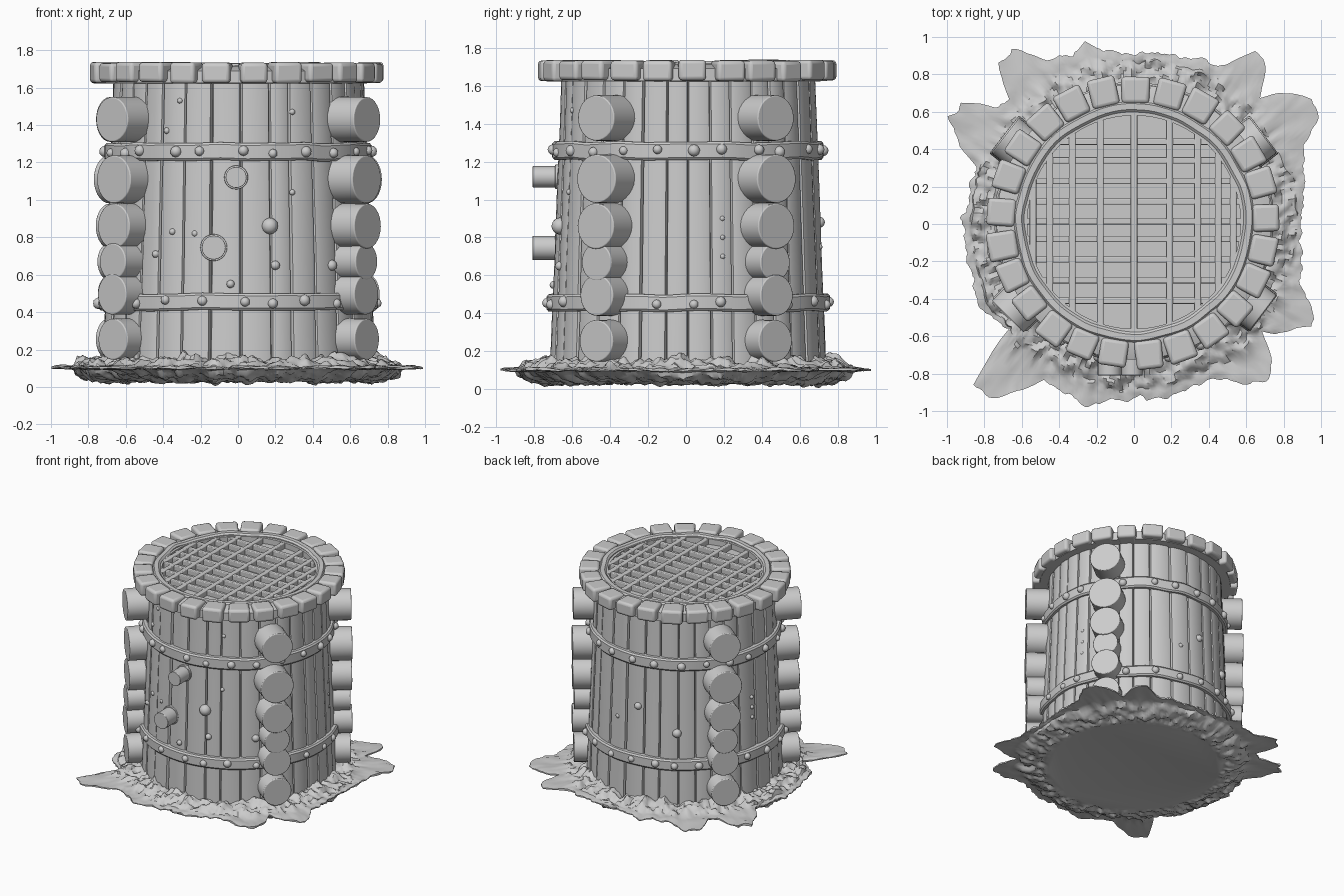
import bpy, bmesh, math, random
from mathutils import Vector, Matrix, noise

if "Cube" in bpy.data.objects:
    bpy.data.objects.remove(bpy.data.objects["Cube"])

random.seed(4)
CY = 0.01  # barrel axis sits a touch behind the centre
GREY = bpy.data.materials.new("plain_grey")
GREY.diffuse_color = (0.6, 0.6, 0.6, 1)
GREY.use_nodes = True
GREY.node_tree.nodes["Principled BSDF"].inputs["Base Color"].default_value = GREY.diffuse_color


def finish(name, bm, bevel=0, angle=35):
    bmesh.ops.recalc_face_normals(bm, faces=bm.faces[:])
    me = bpy.data.meshes.new(name)
    bm.to_mesh(me)
    bm.free()
    me.materials.append(GREY)
    ob = bpy.data.objects.new(name, me)
    bpy.context.collection.objects.link(ob)
    if bevel:
        m = ob.modifiers.new("soft_edges", 'BEVEL')
        m.width, m.segments, m.limit_method = bevel, 3, 'ANGLE'
        m.angle_limit = math.radians(40)
    bpy.ops.object.select_all(action='DESELECT')
    ob.select_set(True)
    bpy.context.view_layer.objects.active = ob
    bpy.ops.object.shade_smooth_by_angle(angle=math.radians(angle))
    return ob


def polar(r, a, z):
    return Vector((r * math.cos(a), CY + r * math.sin(a), z))


def barrel_r(z):
    return 0.73 - 0.039 * z


def ring(bm, prof, n=96, wob=0.0):
    """Closed (r, z) profile revolved around the barrel axis."""
    loops = []
    for i in range(n):
        a = math.tau * i / n
        d = wob * noise.noise(Vector((math.cos(a), math.sin(a), prof[0][1])) * 4)
        loops.append([bm.verts.new(polar(r + d, a, z + d)) for r, z in prof])
    k = len(prof)
    for i in range(n):
        p, q = loops[i], loops[(i + 1) % n]
        for j in range(k):
            bm.faces.new((p[j], q[j], q[(j + 1) % k], p[(j + 1) % k]))


def cylinder(bm, start, end, r, sides=28, r_end=None):
    start, end = Vector(start), Vector(end)
    d = end - start
    rot = Vector((0, 0, 1)).rotation_difference(d).to_matrix().to_4x4()
    bmesh.ops.create_cone(bm, cap_ends=True, segments=sides, radius1=r, radius2=r_end or r,
                          depth=d.length, matrix=Matrix.Translation((start + end) / 2) @ rot)


def nub(bm, pos, r, squash=1.0):
    bmesh.ops.create_icosphere(bm, subdivisions=2, radius=r,
                               matrix=Matrix.Translation(pos) @ Matrix.Diagonal((1, 1, squash, 1)))


def box(bm, lo, hi):
    lo, hi = Vector(lo), Vector(hi)
    bmesh.ops.create_cube(bm, size=1, matrix=Matrix.Translation((lo + hi) / 2)
                          @ Matrix.Diagonal((*(hi - lo), 1)))


# Barrel wall: uneven planks with a groove at every joint
bm = bmesh.new()
widths = [random.uniform(0.75, 1.2) for _ in range(32)]
total, a, angles = sum(widths), 0.0, []
for w in widths:
    da = math.tau * w / total
    lift = random.uniform(-0.005, 0.006)
    for t, off in ((0, -0.022), (0.05, -0.002), (0.2, 0.003), (0.5, 0.004), (0.8, 0.003), (0.95, -0.002)):
        angles.append((a + t * da, off + (lift if t else 0)))
    a += da
levels = [0.05, 0.35, 0.7, 1.05, 1.4, 1.66]
grid = [[bm.verts.new(polar(barrel_r(z) + o + 0.004 * noise.noise(Vector((g * 3, z * 2, 0))), g, z))
         for g, o in angles] for z in levels]
n = len(angles)
for lo, hi in zip(grid, grid[1:]):
    for i in range(n):
        bm.faces.new((lo[i], lo[(i + 1) % n], hi[(i + 1) % n], hi[i]))
finish("barrel_planks", bm, angle=25)

# Two hoops with rivets
for name, z0, z1 in (("lower_hoop", 0.41, 0.50), ("upper_hoop", 1.21, 1.305)):
    r = barrel_r((z0 + z1) / 2)
    bm = bmesh.new()
    ring(bm, [(r - 0.03, z0), (r + 0.024, z0), (r + 0.034, z0 + 0.012),
              (r + 0.034, z1 - 0.012), (r + 0.024, z1), (r - 0.03, z1)], wob=0.008)
    finish(name, bm)
    bm = bmesh.new()
    for i in range(24):
        g = math.tau * (i + random.uniform(-0.2, 0.2)) / 24
        nub(bm, polar(r + 0.032, g, (z0 + z1) / 2 + random.uniform(-0.01, 0.01)),
            random.uniform(0.024, 0.032))
    finish(name + "_rivets", bm, angle=60)

# Four corner stacks of log ends
LOGS = [(1.43, 0.12), (1.11, 0.128), (0.86, 0.12), (0.67, 0.098), (0.495, 0.108), (0.255, 0.11)]
STACKS = {"front_right": (0.69, -0.475, -37), "front_left": (-0.67, -0.49, 225),
          "back_right": (0.69, 0.475, 37), "back_left": (-0.69, 0.475, 142)}
for name, (x, y, deg) in STACKS.items():
    d = Vector((math.cos(math.radians(deg)), math.sin(math.radians(deg)), 0))
    bm = bmesh.new()
    for z, r in LOGS:
        tip = Vector((x, y, z)) + d * random.uniform(-0.008, 0.008)
        cylinder(bm, tip - d * 0.32, tip, r * 1.03, r_end=r)
    finish(name + "_logs", bm, bevel=0.006)

# Two pegs on the front with a small collar
bm = bmesh.new()
for x, z, r in ((-0.01, 1.12, 0.056), (-0.13, 0.745, 0.064)):
    cylinder(bm, (x, -0.6, z), (x, -0.81, z), r)
    cylinder(bm, (x, -0.6, z), (x, -0.69, z), r + 0.008)
finish("front_pegs", bm, bevel=0.004)

# Knots and nail heads scattered on the planks
bm = bmesh.new()
for x, z, r in ((0.17, 0.86, 0.045), (-0.31, 1.53, 0.015), (0.29, 1.47, 0.016), (-0.38, 1.37, 0.018),
                (0.29, 1.04, 0.016), (-0.35, 0.83, 0.018), (-0.23, 0.82, 0.018), (-0.44, 0.71, 0.02),
                (0.2, 0.65, 0.025), (-0.04, 0.55, 0.022), (0.5, 0.65, 0.03)):
    r0 = barrel_r(z)
    nub(bm, (x, CY - math.sqrt(r0 * r0 - x * x), z), r)
for deg, z, r in ((170, 0.9, 0.016), (170, 0.82, 0.016), (170, 0.74, 0.016), (120, 0.7, 0.035),
                  (95, 0.88, 0.03), (80, 0.75, 0.02), (15, 0.9, 0.016), (15, 0.8, 0.016), (15, 0.7, 0.016)):
    nub(bm, polar(barrel_r(z), math.radians(deg), z), r)
finish("plank_knots", bm, angle=60)

# Rim: filler ring, inner lip, wedge stones
bm = bmesh.new()
ring(bm, [(0.57, 1.62), (0.735, 1.625), (0.735, 1.69), (0.66, 1.715), (0.57, 1.71)])
finish("rim_core", bm)
bm = bmesh.new()
ring(bm, [(0.585, 1.63), (0.64, 1.63), (0.64, 1.715), (0.63, 1.727), (0.598, 1.727), (0.585, 1.715)], wob=0.01)
finish("rim_inner_lip", bm)
bm = bmesh.new()
N = 25
for i in range(N):
    g = math.radians(-98.5) + math.tau * i / N + random.uniform(-0.012, 0.012)
    r1 = random.uniform(0.775, 0.795)
    h0, h1 = 0.115, random.uniform(0.090, 0.106)
    zb, zt = 1.622 + random.uniform(0, 0.008), 1.738 - random.uniform(0, 0.008)
    v = [bm.verts.new(polar(r / math.cos(h), g + s * h, z))
         for z in (zb, zt) for r, h, s in ((0.635, h0, -1), (r1, h1, -1), (r1, h1, 1), (0.635, h0, 1))]
    for f in ((0, 1, 2, 3), (4, 5, 6, 7), (0, 1, 5, 4), (1, 2, 6, 5), (2, 3, 7, 6), (3, 0, 4, 7)):
        bm.faces.new([v[k] for k in f])
finish("rim_stones", bm, bevel=0.02)

# Closed lid under the grate, then the crossing bars
bm = bmesh.new()
cylinder(bm, (0, CY, 1.58), (0, CY, 1.665), 0.6, 64)
finish("grate_floor", bm)
R = 0.595
bm = bmesh.new()
for x in (-0.54, -0.45, -0.33, -0.18, 0.0, 0.19, 0.34, 0.45, 0.53):
    s = math.sqrt(R * R - x * x)
    box(bm, (x - 0.018, CY - s, 1.65), (x + 0.018, CY + s, 1.708))
for y in (0.44, 0.34, 0.23, 0.12, 0.015, -0.08, -0.19, -0.3, -0.41):
    s = math.sqrt(R * R - (y - CY) ** 2)
    box(bm, (-s, y - 0.017, 1.65), (s, y + 0.017, 1.704))
finish("grate_bars", bm, bevel=0.006)

# Ragged earth: lumpy collar with thin flaps reaching out at the corners (radius every 5 degrees)
OUT = [89, 90, 92, 94, 97, 100, 114, 117, 108, 96, 110, 115, 98, 96, 95, 94, 93, 92,
       90, 92, 94, 102, 96, 98, 103, 114, 112, 94, 98, 112, 115, 104, 90, 90, 89, 90,
       92, 91, 90, 91, 92, 93, 93, 90, 88, 122, 122, 108, 96, 96, 98, 100, 96, 95,
       93, 94, 94, 93, 92, 93, 95, 104, 111, 104, 90, 100, 109, 105, 95, 92, 91, 90]


def nz(p, s, k):
    return noise.noise(Vector((p.x * s, p.y * s, k)))


bm = bmesh.new()
M, TOP, FLAP = 360, 13, 5
cols = []
for i in range(M):
    a = math.tau * i / M
    u = i * 72 / M
    k, t = int(u), u % 1
    edge = (OUT[k] * (1 - t) + OUT[(k + 1) % 72] * t) / 100
    e = Vector((math.cos(a), math.sin(a), 0))
    edge += 0.025 * nz(e, 14, 1) + 0.015 * nz(e, 35, 2)
    lump = min(edge - 0.02, 0.87 + 0.04 * nz(e, 5, 3) + 0.02 * nz(e, 18, 9))
    top, bottom = [], []
    for j in range(TOP + FLAP):
        if j < TOP:   # lumpy collar
            s = j / (TOP - 1)
            r = 0.66 + (lump - 0.66) * s
            zt, zb = 0.155 - 0.03 * s * s, 0.03 + 0.045 * s ** 3
            amp = 0.045
        else:         # flat flap
            s = (j - TOP + 1) / FLAP
            r = lump + (edge - lump) * s
            zt, zb, amp = 0.115 - 0.008 * s, 0.09 + 0.008 * s, 0.012
        p = e * r
        rough = amp * (nz(p, 9, 4) + 0.7 * nz(p, 26, 5))
        low = amp * 0.6 * (nz(p, 11, 6) + 0.7 * nz(p, 30, 7)) * min(1, j / 3)
        top.append(bm.verts.new((p.x, p.y, zt + rough)))
        bottom.append(bm.verts.new((p.x, p.y, max(0.0, min(zb + low, zt + rough - 0.006)))))
    cols.append(top + bottom[::-1])
for i in range(M):
    p, q = cols[i], cols[(i + 1) % M]
    for j in range(len(p) - 1):
        bm.faces.new((p[j], q[j], q[j + 1], p[j + 1]))
bm.faces.new([c[-1] for c in cols])  # flat underside
bm.faces.new([c[0] for c in cols])   # hidden inside the barrel
finish("earth_base", bm, angle=40)
